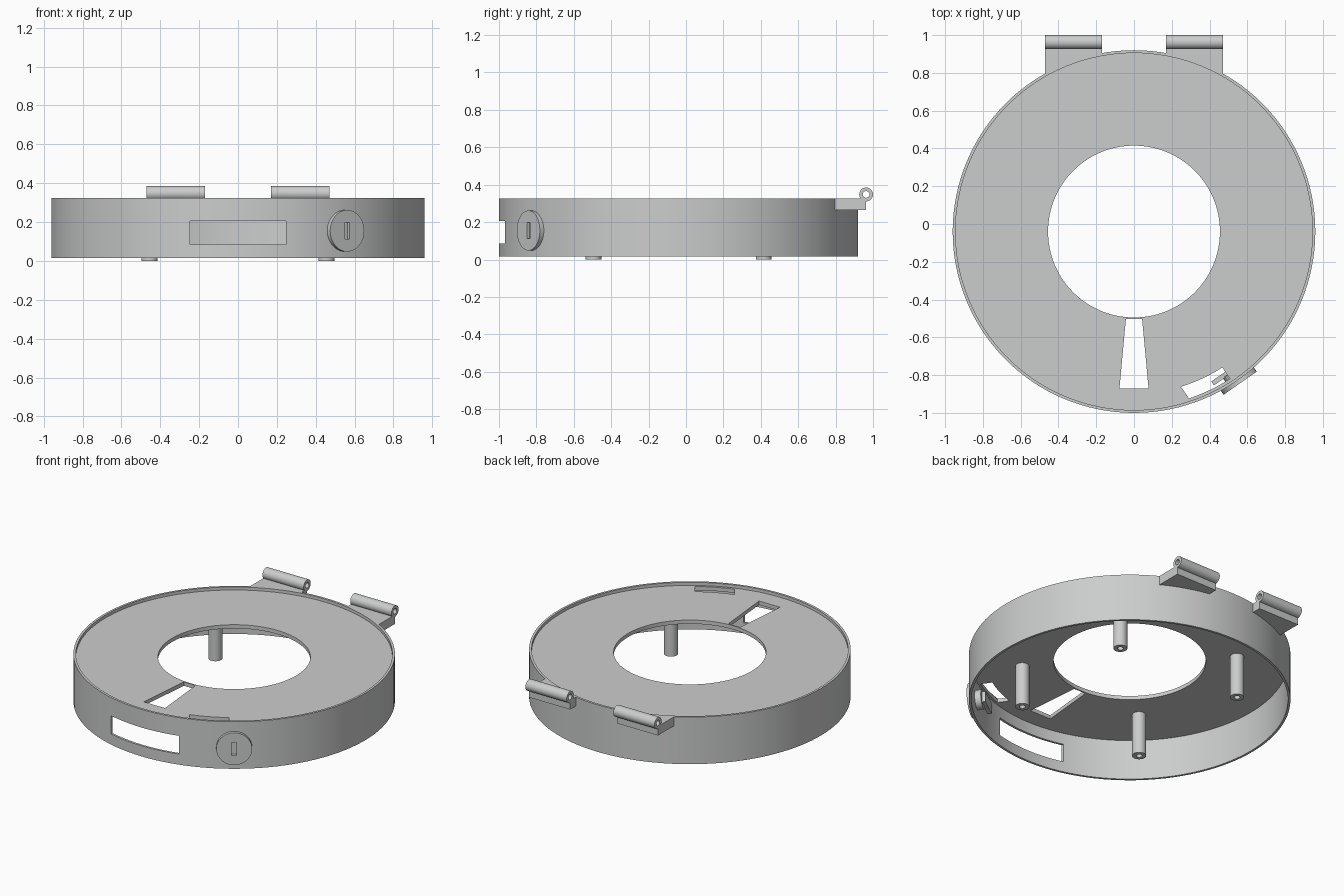
import bpy, bmesh, math
from mathutils import Matrix, Vector

if "Cube" in bpy.data.objects:
    bpy.data.objects.remove(bpy.data.objects["Cube"])

CY = -0.04          # ring centre in y
SEG = 128

grey = bpy.data.materials.new("light grey")
grey.diffuse_color = (0.6, 0.61, 0.605, 1)
grey.use_nodes = True
grey.node_tree.nodes["Principled BSDF"].inputs["Base Color"].default_value = grey.diffuse_color


def finish(name, bm, mat=None):
    bmesh.ops.recalc_face_normals(bm, faces=bm.faces)
    me = bpy.data.meshes.new(name)
    if mat:
        bm.transform(mat)
    bm.to_mesh(me)
    bm.free()
    me.materials.append(grey)
    ob = bpy.data.objects.new(name, me)
    bpy.context.collection.objects.link(ob)
    return ob


def prism(name, pts, z0, z1, mat=None):
    """Extrude a flat outline from z0 to z1."""
    bm = bmesh.new()
    f = bm.faces.new([bm.verts.new((x, y, z0)) for x, y in pts])
    r = bmesh.ops.extrude_face_region(bm, geom=[f])
    vs = [v for v in r["geom"] if isinstance(v, bmesh.types.BMVert)]
    bmesh.ops.translate(bm, verts=vs, vec=(0, 0, z1 - z0))
    return finish(name, bm, mat)


def tube(name, ro, ri, z0, z1, mat=None, seg=SEG):
    """Hollow cylinder along local z."""
    bm = bmesh.new()
    rings = []
    for r, z in ((ro, z0), (ro, z1), (ri, z1), (ri, z0)):
        rings.append([bm.verts.new((r * math.cos(a), r * math.sin(a), z))
                      for a in (2 * math.pi * i / seg for i in range(seg))])
    for k in range(4):
        a, b = rings[k], rings[(k + 1) % 4]
        for i in range(seg):
            j = (i + 1) % seg
            bm.faces.new((a[i], a[j], b[j], b[i]))
    return finish(name, bm, mat)


def circle(r, seg=SEG):
    return [(r * math.cos(2 * math.pi * i / seg), r * math.sin(2 * math.pi * i / seg))
            for i in range(seg)]


def rect(x0, x1, y0, y1):
    return [(x0, y0), (x1, y0), (x1, y1), (x0, y1)]


def cut(ob, cutter):
    m = ob.modifiers.new("cut", 'BOOLEAN')
    m.operation = 'DIFFERENCE'
    m.solver = 'EXACT'
    m.object = cutter
    bpy.context.view_layer.objects.active = ob
    bpy.ops.object.modifier_apply(modifier=m.name)
    bpy.data.objects.remove(cutter)


centre = Matrix.Translation((0, CY, 0))

# Outer wall with the front window
wall = tube("outer_wall", 0.96, 0.945, 0.015, 0.325, centre)
cut(wall, prism("window_cutter", rect(-0.248, 0.246, -1.2, -0.8), 0.085, 0.205))

# Recessed top plate with the round opening
plate = tube("top_plate", 0.95, 0.455, 0.28, 0.305, centre)

# Tapered opening in the plate
cut(plate, prism("wedge_cutter", [(-0.077, -0.87), (0.077, -0.87),
                                  (0.043, -0.503), (-0.043, -0.503)], 0.2, 0.4))

# Lock frame: local x along the wall, y up, z outward
ang = math.radians(-55)
n = Vector((math.cos(ang), math.sin(ang), 0))
t = Vector((-n.y, n.x, 0))
lock = Matrix(((t.x, 0, n.x, 0), (t.y, 0, n.y, CY), (0, 1, 0, 0.155), (0, 0, 0, 1)))

# Curved slot in the plate beside the lock
ts = [-0.268 + 0.238 * i / 10 for i in range(11)]
local = ([(s, math.sqrt(0.858 ** 2 - s * s)) for s in ts] +
         [(s, math.sqrt(0.93 ** 2 - s * s)) for s in reversed(ts)])
slot = [(t.x * a + n.x * b, t.y * a + n.y * b + CY) for a, b in local]
cut(plate, prism("slot_cutter", slot, 0.2, 0.4))

# Lock face with key slot, inner barrel and latch bar
face = prism("lock_face", circle(0.107, 64), 0.95, 0.98, lock)
cut(face, prism("key_cutter", rect(-0.015, 0.015, -0.042, 0.043), 0.963, 1.1, lock))
prism("lock_barrel", circle(0.06, 48), 0.905, 0.955, lock)
prism("latch_bar", rect(-0.12, 0.03, -0.035, 0.035), 0.885, 0.91, lock)

# Four hollow mounting posts
for sx in (-1, 1):
    for sy in (-1, 1):
        tube("mounting_post", 0.042, 0.018, 0.0, 0.285,
             Matrix.Translation((sx * 0.455, CY + sy * 0.455, 0)), 40)

# Two hinges: bracket fitted to the wall, and a hollow barrel
for s, side in ((-1, "left"), (1, "right")):
    xs = [0.17 + 0.3 * i / 12 for i in range(13)]
    pts = [(s * x, CY + math.sqrt(0.953 ** 2 - x * x)) for x in xs]
    pts += [(s * 0.47, 0.963), (s * 0.17, 0.963)]
    prism(side + "_hinge_bracket", pts, 0.265, 0.325)
    tube(side + "_hinge_barrel", 0.037, 0.018, -0.15, 0.15,
         Matrix.Translation((s * 0.32, 0.963, 0.348)) @ Matrix.Rotation(math.pi / 2, 4, 'Y'), 40)

# Smooth curved sides, crisp edges
bpy.ops.object.select_all(action='SELECT')
bpy.context.view_layer.objects.active = wall
bpy.ops.object.shade_smooth_by_angle(angle=math.radians(30))
